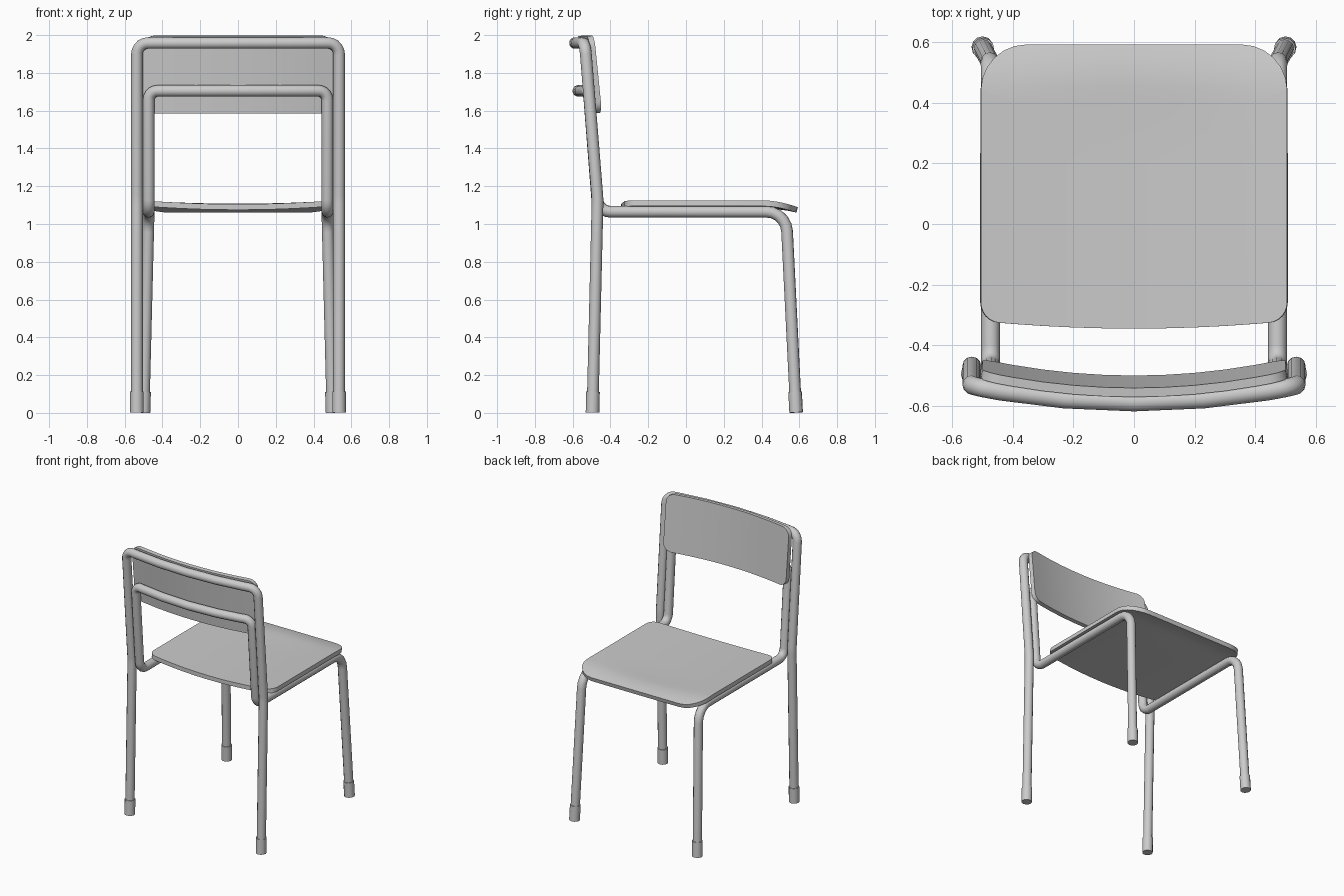
import bpy, bmesh, math
from mathutils import Vector

cube = bpy.data.objects.get("Cube")
if cube:
    bpy.data.objects.remove(cube, do_unlink=True)

grey = bpy.data.materials.new("plain grey")
GREY = (0.6, 0.6, 0.6, 1)
grey.diffuse_color = GREY
grey.use_nodes = True
grey.node_tree.nodes["Principled BSDF"].inputs["Base Color"].default_value = GREY


def select(ob):
    bpy.ops.object.select_all(action='DESELECT')
    ob.select_set(True)
    bpy.context.view_layer.objects.active = ob


def finish(ob):
    ob.data.materials.clear()
    ob.data.materials.append(grey)
    select(ob)
    bpy.ops.object.shade_smooth_by_angle(angle=math.radians(40))


def rounded(points, steps=5, closed=False):
    """Replace each (point, radius) corner by an arc."""
    out = []
    n = len(points)
    for i, (p, r) in enumerate(points):
        p = Vector(p)
        if r == 0 or (not closed and i in (0, n - 1)):
            out.append(p)
            continue
        a = (Vector(points[i - 1][0]) - p).normalized()
        b = (Vector(points[(i + 1) % n][0]) - p).normalized()
        half = a.angle(b) / 2
        centre = p + (a + b).normalized() * (r / math.sin(half))
        start, end = p + a * (r / math.tan(half)), p + b * (r / math.tan(half))
        for k in range(steps + 1):
            d = (start - centre).lerp(end - centre, k / steps)
            # even angular spacing around the arc
            sweep = math.pi - 2 * half
            t = k / steps
            d = ((start - centre) * math.sin((1 - t) * sweep)
                 + (end - centre) * math.sin(t * sweep)) / math.sin(sweep)
            out.append(centre + d)
    return out


def tube(name, path, radius):
    cu = bpy.data.curves.new(name, 'CURVE')
    cu.dimensions = '3D'
    cu.bevel_depth = radius
    cu.bevel_resolution = 4
    cu.use_fill_caps = True
    sp = cu.splines.new('POLY')
    sp.points.add(len(path) - 1)
    for q, p in zip(sp.points, path):
        q.co = (*p, 1)
    ob = bpy.data.objects.new(name, cu)
    bpy.context.collection.objects.link(ob)
    select(ob)
    bpy.ops.object.convert(target='MESH')
    finish(bpy.context.object)


def frame(name, side, bow_y, knots):
    """Mirror one side's corners and join them with a bowed cross bar."""
    top, r = side[-1]
    bar = []
    for x in knots:
        y = bow_y + (top[1] - bow_y) * (x / top[0]) ** 2
        bar.append(((x, y, top[2]), 0))
    mirror = [((-p[0], p[1], p[2]), rad) for p, rad in reversed(side)]
    tube(name, rounded(side + bar + mirror), 0.031)


def panel(name, x, low, high, r_low, r_high, cuts_u, cuts_v, bend, thick, offset):
    """Rounded sheet, cut into strips, bent and thickened."""
    outline = rounded([((-x, low, 0), r_low), ((x, low, 0), r_low),
                       ((x, high, 0), r_high), ((-x, high, 0), r_high)], 6, True)
    bm = bmesh.new()
    bm.faces.new([bm.verts.new(p) for p in outline])
    for axis, cuts in (((1, 0, 0), cuts_u), ((0, 1, 0), cuts_v)):
        for c in cuts:
            bmesh.ops.bisect_plane(bm, geom=bm.verts[:] + bm.edges[:] + bm.faces[:],
                                   plane_co=Vector(axis) * c, plane_no=axis)
    for v in bm.verts:
        v.co = bend(v.co.x, v.co.y)
    me = bpy.data.meshes.new(name)
    bm.to_mesh(me)
    bm.free()
    ob = bpy.data.objects.new(name, me)
    bpy.context.collection.objects.link(ob)
    select(ob)
    mod = ob.modifiers.new("thickness", 'SOLIDIFY')
    mod.thickness = thick
    mod.offset = offset
    bpy.ops.object.modifier_apply(modifier=mod.name)
    finish(ob)


# Outer frame: rear legs, uprights and top bar
rear_foot, rear_knee = (0.535, -0.495, 0.002), (0.535, -0.468, 1.13)
frame("rear_frame", [(rear_foot, 0), (rear_knee, 0.5), ((0.535, -0.535, 1.958), 0.06)],
      -0.588, (0.44, 0.23, 0, -0.23, -0.44))

# Inner frame: front legs, seat rails, inner uprights and lower bar
front_foot, front_knee = (0.5, 0.583, 0.002), (0.473, 0.53, 1.065)
frame("front_frame", [(front_foot, 0), (front_knee, 0.11), ((0.473, -0.465, 1.065), 0.07),
                      ((0.473, -0.515, 1.705), 0.05)],
      -0.57, (0.39, 0.22, 0, -0.22, -0.39))

# Foot caps follow the slope of each leg
for label, foot, knee in (("rear", rear_foot, rear_knee), ("front", front_foot, front_knee)):
    for side, s in (("left", 1), ("right", -1)):
        a = Vector((foot[0] * s, foot[1], foot[2]))
        b = Vector((knee[0] * s, knee[1], knee[2]))
        tube(f"{label}_{side}_foot_cap", [a, a + (b - a).normalized() * 0.11], 0.036)


# Seat: dished across, with a dropped front lip and a bowed rear edge
def seat_bend(x, y):
    lip = max(0, (y - 0.4) / 0.19)
    crown = 1 - (x / 0.505) ** 2
    back = max(0, -y / 0.32)
    return (x, y - 0.025 * crown * back, 1.125 - 0.02 * crown * max(0, 1 - lip) - 0.035 * lip ** 2)


strips = [i * 0.1 for i in range(-4, 5)]
panel("seat", 0.505, -0.32, 0.592, 0.06, 0.15, strips,
      (-0.2, 0, 0.2, 0.4, 0.45, 0.5, 0.55), seat_bend, 0.03, -1)


# Backrest: leaning and curved around the sitter
def rest_bend(x, z):
    return (x, -0.5 - 0.1 * (z - 1.59) + 0.055 * (x / 0.5) ** 2, z)


panel("backrest", 0.5, 1.588, 1.998, 0.06, 0.06, strips, (), rest_bend, 0.03, 1)
